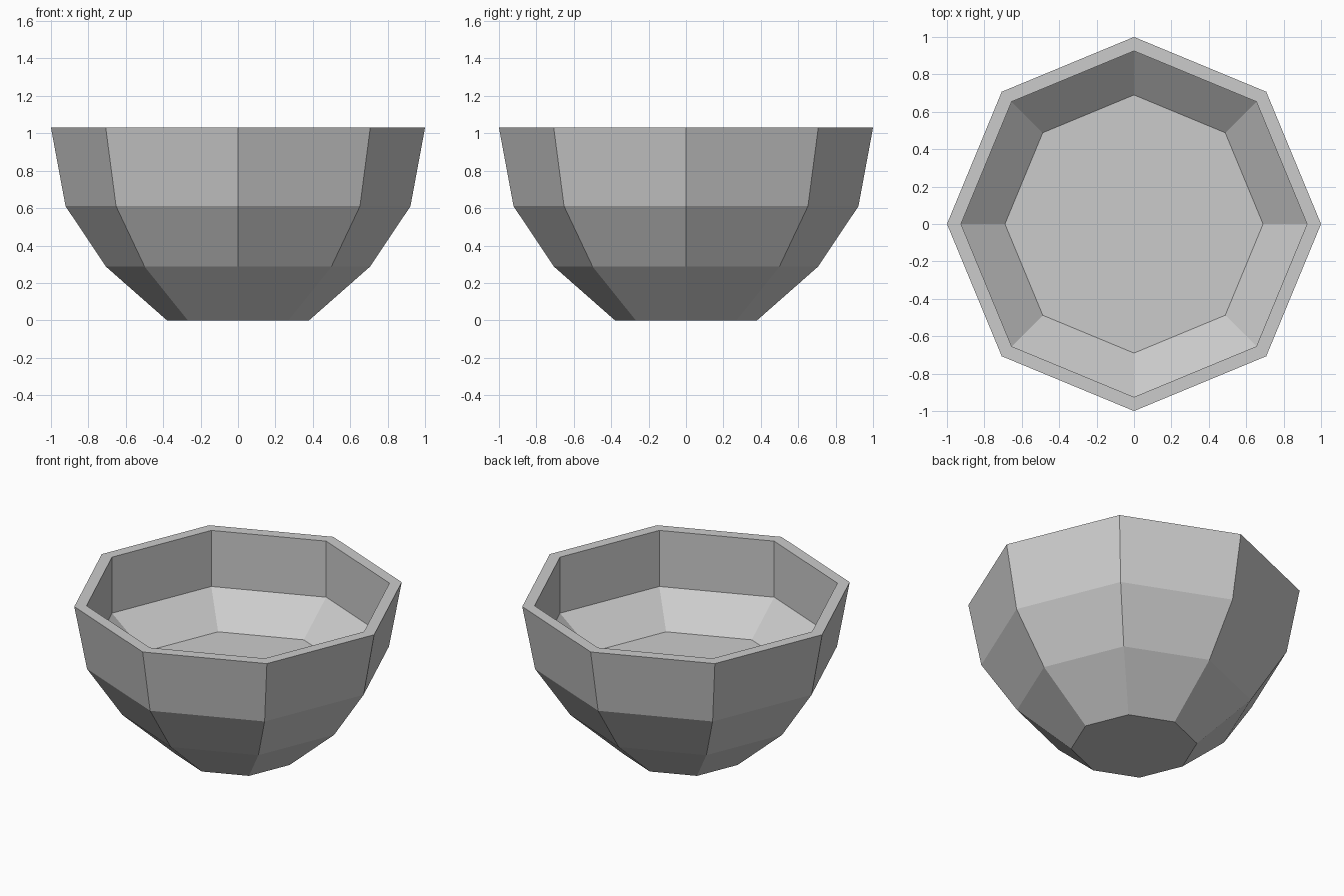
import bpy
import bmesh
from math import cos, sin, tau

if "Cube" in bpy.data.objects:
    bpy.data.objects.remove(bpy.data.objects["Cube"])

SIDES = 8
# Profile (radius, height): outer foot up to the rim, then down inside to the floor
PROFILE = [(0.38, 0.0), (0.706, 0.287), (0.922, 0.61), (1.0, 1.03),
           (0.925, 1.03), (0.925, 0.658), (0.69, 0.465)]

bm = bmesh.new()
rings = [[bm.verts.new((r * cos(tau * i / SIDES), r * sin(tau * i / SIDES), z))
          for i in range(SIDES)] for r, z in PROFILE]

# Walls and rim
for low, high in zip(rings, rings[1:]):
    for i in range(SIDES):
        j = (i + 1) % SIDES
        bm.faces.new((low[i], low[j], high[j], high[i]))

# Underside and inner floor
bm.faces.new(rings[0][::-1])
bm.faces.new(rings[-1])
bmesh.ops.recalc_face_normals(bm, faces=bm.faces[:])

mesh = bpy.data.meshes.new("bowl")
bm.to_mesh(mesh)
bm.free()
bowl = bpy.data.objects.new("bowl", mesh)
bpy.context.collection.objects.link(bowl)
